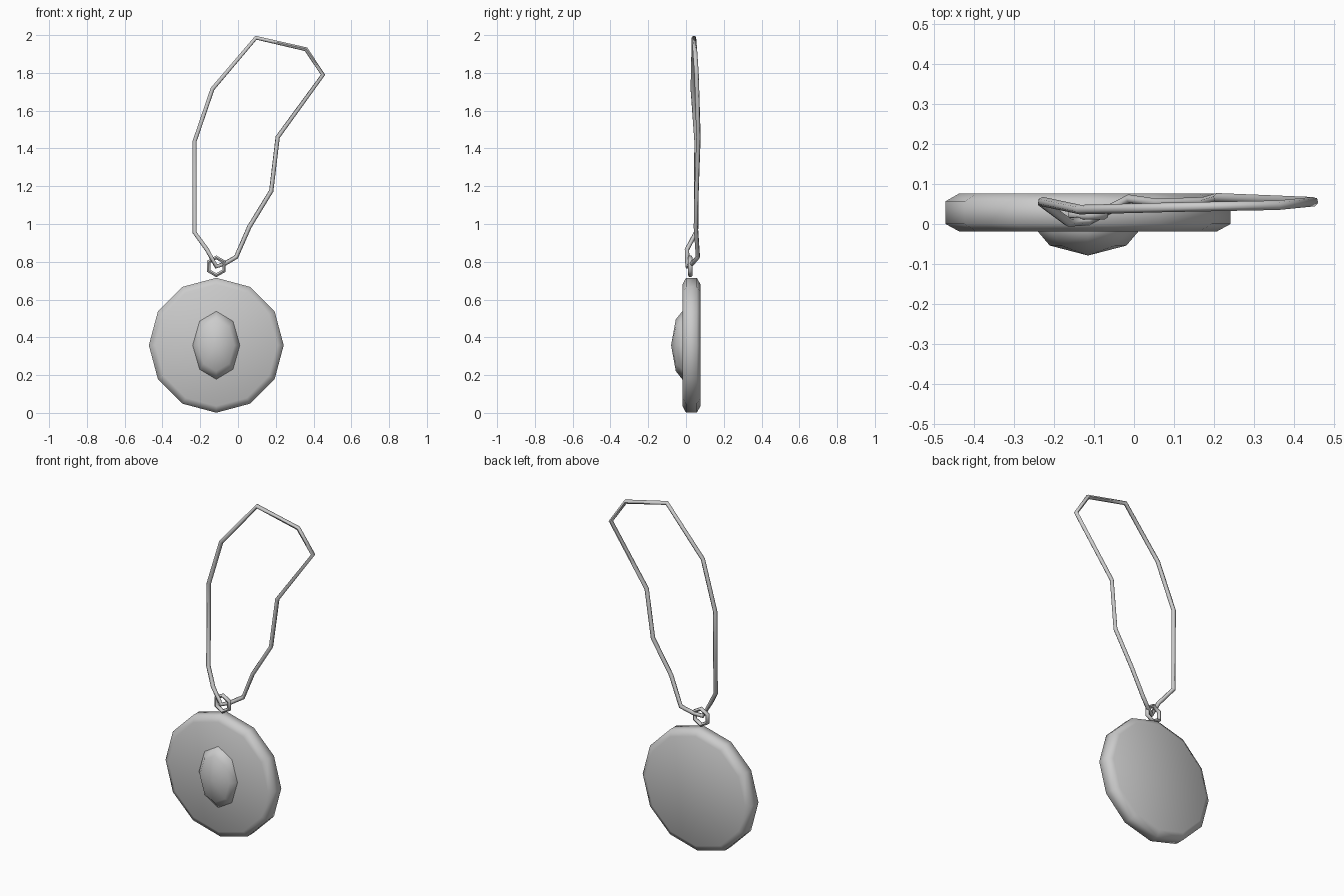
import bpy, bmesh, math

if "Cube" in bpy.data.objects:
    bpy.data.objects.remove(bpy.data.objects["Cube"])

CX, CZ = -0.115, 0.358   # centre of the pendant


def lofted(name, sides, rings):
    """Stack of elliptical rings along y: (y, x radius, z radius); zero radius = point."""
    bm = bmesh.new()
    loops = []
    for y, rx, rz in rings:
        if rx == 0:
            loops.append([bm.verts.new((CX, y, CZ))])
            continue
        loops.append([bm.verts.new((CX + rx * math.cos(a), y, CZ + rz * math.sin(a)))
                      for a in (2 * math.pi * i / sides for i in range(sides))])
    for a, b in zip(loops, loops[1:]):
        for i in range(sides):
            j = (i + 1) % sides
            if len(b) == 1:
                bm.faces.new((a[i], a[j], b[0]))
            else:
                bm.faces.new((a[i], a[j], b[j], b[i]))
    for loop in (loops[0], loops[-1]):
        if len(loop) > 1:
            bm.faces.new(loop)
    bmesh.ops.recalc_face_normals(bm, faces=bm.faces)
    me = bpy.data.meshes.new(name)
    bm.to_mesh(me)
    bm.free()
    ob = bpy.data.objects.new(name, me)
    bpy.context.collection.objects.link(ob)
    smooth(ob)
    return ob


def smooth(ob):
    bpy.ops.object.select_all(action='DESELECT')
    ob.select_set(True)
    bpy.context.view_layer.objects.active = ob
    if ob.type == 'CURVE':
        bpy.ops.object.convert(target='MESH')
    bpy.ops.object.shade_smooth_by_angle(angle=math.radians(65))


def tube(name, points, radius):
    """Closed six-sided tube through the given points."""
    cu = bpy.data.curves.new(name, 'CURVE')
    cu.dimensions = '3D'
    cu.bevel_depth = radius
    cu.bevel_resolution = 1
    sp = cu.splines.new('POLY')
    sp.points.add(len(points) - 1)
    for p, co in zip(sp.points, points):
        p.co = (*co, 1)
    sp.use_cyclic_u = True
    ob = bpy.data.objects.new(name, cu)
    bpy.context.collection.objects.link(ob)
    smooth(ob)


# Twelve-sided disc with chamfered rim
lofted("pendant_disc", 12, [(-0.019, 0.322, 0.322), (0.0, 0.357, 0.357),
                            (0.057, 0.357, 0.357), (0.077, 0.322, 0.322)])

# Domed oval stone on the front
lofted("oval_stone", 8, [(-0.01, 0.125, 0.18), (-0.02, 0.125, 0.18),
                         (-0.054, 0.096, 0.137), (-0.079, 0, 0)])

# Hexagonal hanging ring
tube("hanging_ring", [(CX + 0.047 * math.sin(i * math.pi / 3), 0.023,
                       0.776 + 0.047 * math.cos(i * math.pi / 3)) for i in range(6)], 0.012)

# Cord loop threaded through the ring
tube("neck_cord", [
    (-0.115, 0.008, 0.775), (-0.165, 0.005, 0.865), (-0.23, 0.053, 0.955),
    (-0.229, 0.056, 1.44), (-0.135, 0.036, 1.715), (0.095, 0.042, 1.986),
    (0.36, 0.047, 1.925), (0.45, 0.056, 1.79), (0.21, 0.066, 1.46),
    (0.176, 0.056, 1.175), (0.06, 0.052, 0.985), (-0.01, 0.063, 0.825),
    (-0.07, 0.032, 0.79)], 0.012)
